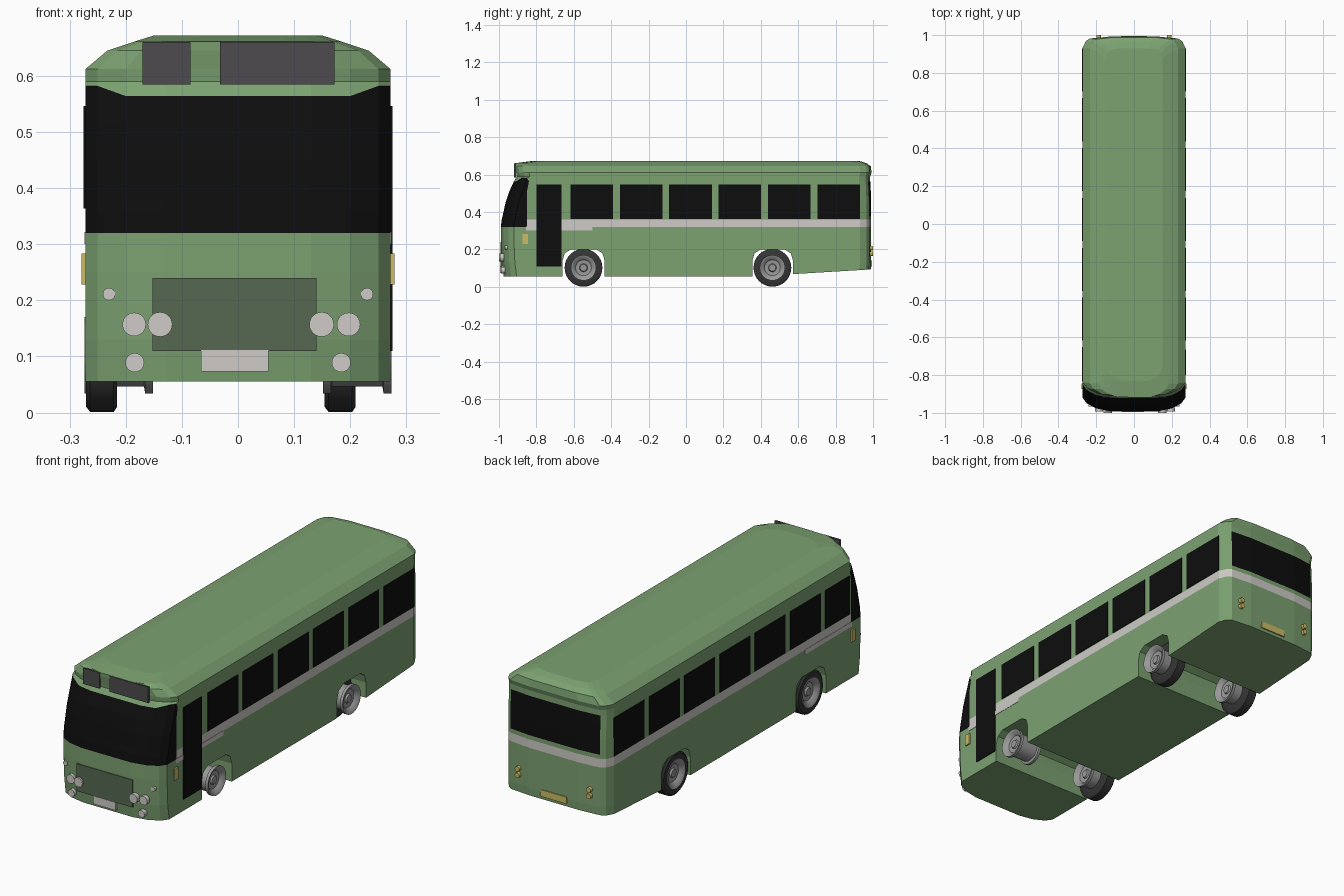
import bpy, bmesh, math
from mathutils import Matrix

if "Cube" in bpy.data.objects:
    bpy.data.objects.remove(bpy.data.objects["Cube"])


def material(name, rgb):
    m = bpy.data.materials.new(name)
    m.use_nodes = True
    m.diffuse_color = (*rgb, 1)
    m.node_tree.nodes["Principled BSDF"].inputs["Base Color"].default_value = (*rgb, 1)
    return m


GREEN = material("green paint", (0.2, 0.36, 0.165))
BLACK = material("black glass", (0.004, 0.004, 0.004))
CREAM = material("pale stripe", (0.62, 0.6, 0.57))
GRILLE = material("dark green grille", (0.09, 0.14, 0.08))
SMOKE = material("smoked glass", (0.075, 0.07, 0.075))
YELLOW = material("yellow lamp", (0.6, 0.5, 0.13))
RUBBER = material("tyre rubber", (0.035, 0.035, 0.035))
STEEL = material("wheel steel", (0.32, 0.32, 0.32))


def finish(name, bm, *mats):
    bmesh.ops.recalc_face_normals(bm, faces=bm.faces)
    mesh = bpy.data.meshes.new(name)
    bm.to_mesh(mesh)
    bm.free()
    for m in mats:
        mesh.materials.append(m)
    ob = bpy.data.objects.new(name, mesh)
    bpy.context.collection.objects.link(ob)
    return ob


def box(name, x, y, z, mat):
    """Box from three (low, high) ranges."""
    bm = bmesh.new()
    bmesh.ops.create_cube(bm, size=1)
    for v in bm.verts:
        v.co = [(a + b) / 2 + c * (b - a) for (a, b), c in zip((x, y, z), v.co)]
    return finish(name, bm, mat)


def side_plate(name, side, y, z, mat, out=0.275):
    return box(name, sorted((side * 0.268, side * out)), y, z, mat)


def lamp(name, x, y, z, r, mat):
    bm = bmesh.new()
    bmesh.ops.create_cone(bm, cap_ends=True, segments=24, radius1=r, radius2=r, depth=0.02,
                          matrix=Matrix.Translation((x, y, z)) @ Matrix.Rotation(math.pi / 2, 4, "X"))
    return finish(name, bm, mat)


def lathe(name, profile, centre, mat, closed=False, n=32):
    """Spin an (x, radius) profile about the axle."""
    bm = bmesh.new()
    vs = [bm.verts.new((x, 0, r)) for x, r in profile]
    es = [bm.edges.new(p) for p in zip(vs, vs[1:])]
    if closed:
        es.append(bm.edges.new((vs[-1], vs[0])))
    bmesh.ops.spin(bm, geom=vs + es, cent=(0, 0, 0), axis=(1, 0, 0), angle=math.tau, steps=n)
    bmesh.ops.remove_doubles(bm, verts=bm.verts, dist=0.0002)
    bmesh.ops.translate(bm, verts=bm.verts, vec=centre)
    ob = finish(name, bm, mat)
    bpy.ops.object.select_all(action="DESELECT")
    ob.select_set(True)
    bpy.context.view_layer.objects.active = ob
    bpy.ops.object.shade_smooth_by_angle(angle=math.radians(35))
    return ob


# Body shell: stacked plan outlines (height, front y, rear y, half width)
HALF = 0.272
levels = [
    (0.055, -0.975, 0.985, HALF), (0.13, -0.985, 0.99, HALF), (0.25, -0.99, 0.99, HALF),
    (0.32, -0.99, 0.99, HALF), (0.36, -0.985, 0.99, HALF), (0.38, -0.98, 0.99, HALF),
    (0.45, -0.965, 0.99, HALF), (0.51, -0.945, 0.988, HALF), (0.564, -0.92, 0.985, HALF),
    (0.59, -0.905, 0.985, HALF), (0.612, -0.908, 0.992, HALF), (0.645, -0.914, 0.988, 0.233),
    (0.661, -0.915, 0.965, 0.185), (0.672, -0.83, 0.93, 0.15)]


def outline(bm, z, front, rear, half):
    k = half / HALF
    pts = [(0.13, front), (0.2, front + 0.014), (0.25, front + 0.04), (HALF, front + 0.07),
           (HALF, max(-0.85, front + 0.08)), (HALF, rear - 0.06), (0.256, rear - 0.025),
           (0.235, rear - 0.01), (0.13, rear)]
    lift = [0.018 if z == 0.564 and i in (2, 3) else 0 for i in range(len(pts))]
    right = [bm.verts.new((x * k, y, z + h)) for (x, y), h in zip(pts, lift)]
    left = [bm.verts.new((-x * k, y, z + h)) for (x, y), h in zip(pts, lift)]
    return right + left[::-1]


bm = bmesh.new()
rings = [outline(bm, *lv) for lv in levels]
bm.faces.new(rings[0])
bm.faces.new(rings[-1])
for lo, hi in zip(rings, rings[1:]):
    for i in range(len(lo)):
        j = (i + 1) % len(lo)
        f = bm.faces.new((lo[i], lo[j], hi[j], hi[i]))
        c = f.calc_center_median()
        base = min(v.co.z for v in f.verts) + 0.001
        if c.y < -0.84 and 0.32 < base < 0.56:
            f.material_index = 1          # wraparound windscreen
        elif c.y > -0.84 and 0.32 < base < 0.36:
            f.material_index = 2          # waist stripe
        elif c.y > 0.975 and 0.38 < base < 0.56 and abs(c.x) < 0.235:
            f.material_index = 1          # rear window
body = finish("body", bm, GREEN, BLACK, CREAM)


# Wheel arches cut right through, the rear one with the raised tail
def cut(profile):
    bm = bmesh.new()
    f = bm.faces.new([bm.verts.new((-0.4, y, z)) for y, z in profile])
    ext = bmesh.ops.extrude_face_region(bm, geom=[f])
    bmesh.ops.translate(bm, vec=(0.8, 0, 0),
                        verts=[g for g in ext["geom"] if isinstance(g, bmesh.types.BMVert)])
    cutter = finish("arch_cutter", bm, GREEN)
    cutter.hide_render = True
    mod = body.modifiers.new("arch", "BOOLEAN")
    mod.operation = "DIFFERENCE"
    mod.solver = "EXACT"
    mod.object = cutter
    bpy.context.view_layer.objects.active = body
    bpy.ops.object.modifier_apply(modifier=mod.name)
    bpy.data.objects.remove(cutter)


def arch(a, b):
    return [(a, 0), (a, 0.14), (a + 0.012, 0.18), (a + 0.045, 0.2),
            (b - 0.045, 0.2), (b - 0.012, 0.18), (b, 0.14)]


cut(arch(-0.66, -0.435) + [(-0.435, 0)])
cut(arch(0.355, 0.572) + [(0.572, 0.068), (1.1, 0.1), (1.1, 0)])

# Side glazing, door, stripe step and side indicators
for side, tag in ((1, "left"), (-1, "right")):
    for i in range(6):
        y = -0.618 + i * 0.264
        side_plate(f"{tag}_window_{i + 1}", side, (y, y + 0.228), (0.364, 0.546), BLACK)
    side_plate(f"{tag}_stripe_step", side, (-0.855, -0.5), (0.3, 0.322), CREAM, 0.2735)
    side_plate(f"{tag}_indicator", side, (-0.873, -0.845), (0.228, 0.283), YELLOW, 0.279)
side_plate("door", 1, (-0.8, -0.665), (0.11, 0.546), BLACK, 0.2755)
side_plate("driver_window", -1, (-0.835, -0.652), (0.364, 0.546), BLACK)

# Front details
box("grille", (-0.152, 0.14), (-0.9925, -0.9835), (0.11, 0.24), GRILLE)
box("front_plate", (-0.066, 0.054), (-0.9945, -0.985), (0.073, 0.111), CREAM)
box("route_glass_small", (-0.17, -0.085), (-0.9185, -0.9095), (0.585, 0.66), SMOKE)
box("route_glass_large", (-0.032, 0.172), (-0.9185, -0.9095), (0.585, 0.66), SMOKE)
for side, tag in ((1, "left"), (-1, "right")):
    lamp(f"{tag}_inner_headlight", side * 0.144 + 0.005, -0.99, 0.157, 0.022, CREAM)
    lamp(f"{tag}_outer_headlight", side * 0.191 + 0.006, -0.982, 0.157, 0.021, CREAM)
    lamp(f"{tag}_fog_lamp", side * 0.184, -0.978, 0.089, 0.017, CREAM)
    lamp(f"{tag}_marker_lamp", side * 0.23, -0.957, 0.211, 0.011, CREAM)
    for z, part in ((0.207, "upper"), (0.177, "lower")):
        lamp(f"{tag}_{part}_tail_lamp", side * 0.187, 0.99, z, 0.012, YELLOW)
box("rear_plate", (-0.068, 0.068), (0.986, 0.9945), (0.108, 0.14), YELLOW)

# Wheels: wide double-flanged rims, tyres on their right-hand half
face = [(-0.046, 0), (-0.048, 0.018), (-0.04, 0.022), (-0.042, 0.042),
        (-0.056, 0.054), (-0.061, 0.068), (-0.047, 0.068), (-0.045, 0.056)]
rim = face + [(-x, r) for x, r in reversed(face)]
tyre = [(-0.003, 0.056), (-0.003, 0.092), (-0.009, 0.101), (-0.051, 0.101),
        (-0.058, 0.092), (-0.058, 0.066), (-0.045, 0.056)]
for y, end in ((-0.548, "front"), (0.462, "rear")):
    for side, tag in ((1, "left"), (-1, "right")):
        centre = (side * 0.2125, y, 0.102)
        lathe(f"{end}_{tag}_rim", rim, centre, STEEL)
        if (end, tag) != ("front", "left"):
            lathe(f"{end}_{tag}_tyre", tyre, centre, RUBBER, closed=True)
